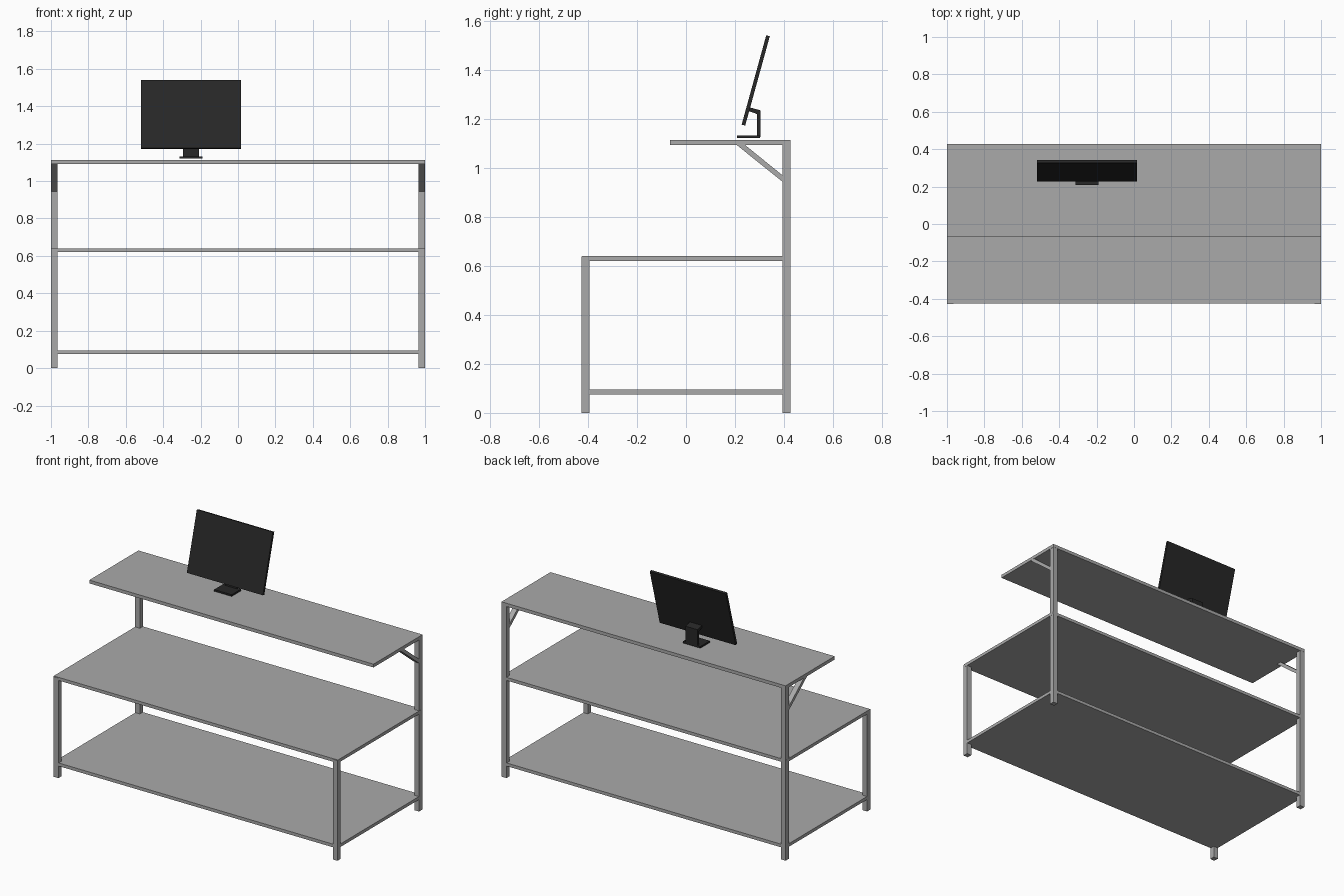
import bpy
import bmesh
import math
from mathutils import Vector

cube = bpy.data.objects.get("Cube")
if cube:
    bpy.data.objects.remove(cube, do_unlink=True)


def material(name, value):
    mat = bpy.data.materials.new(name)
    mat.use_nodes = True
    colour = (value, value, value, 1)
    mat.diffuse_color = colour
    mat.node_tree.nodes["Principled BSDF"].inputs["Base Color"].default_value = colour
    return mat


grey = material("painted grey", 0.4)
black = material("screen black", 0.02)


def extrude_profile(name, points, x0, x1, mat):
    """Extrude a side outline of (y, z) points from x0 to x1."""
    bm = bmesh.new()
    face = bm.faces.new([bm.verts.new((x0, y, z)) for y, z in points])
    extruded = bmesh.ops.extrude_face_region(bm, geom=[face])["geom"]
    verts = [v for v in extruded if isinstance(v, bmesh.types.BMVert)]
    bmesh.ops.translate(bm, verts=verts, vec=Vector((x1 - x0, 0, 0)))
    bmesh.ops.recalc_face_normals(bm, faces=bm.faces)
    mesh = bpy.data.meshes.new(name)
    bm.to_mesh(mesh)
    bm.free()
    mesh.materials.append(mat)
    obj = bpy.data.objects.new(name, mesh)
    bpy.context.collection.objects.link(obj)
    return obj


def box(name, x, y, z, mat):
    outline = [(y[0], z[0]), (y[1], z[0]), (y[1], z[1]), (y[0], z[1])]
    return extrude_profile(name, outline, x[0], x[1], mat)


# Shelves
box("bottom_shelf", (-0.998, 0.998), (-0.423, 0.423), (0.075, 0.095), grey)
box("desk_top", (-1, 1), (-0.424, 0.424), (0.62, 0.64), grey)
box("upper_shelf", (-1, 1), (-0.066, 0.427), (1.092, 1.113), grey)

# Legs and slanted shelf braces on both sides
for side, sign in (("left", 1), ("right", -1)):
    span = sorted((sign * 0.966, sign * 0.999))
    box(side + "_front_leg", span, (-0.427, -0.394), (0, 0.637), grey)
    box(side + "_back_leg", span, (0.393, 0.426), (0, 1.111), grey)
    brace = [(0.204, 1.095), (0.4, 0.938), (0.4, 0.964), (0.238, 1.095)]
    extrude_profile(side + "_brace", brace, span[0], span[1], grey)

# Monitor: screen leaning back about its lower edge
screen = box("screen", (-0.519, 0.016), (0, 0.015), (0, 0.378), black)
screen.location = (0, 0.227, 1.176)
screen.rotation_euler.x = -math.radians(15.4)

# Monitor stand: foot plate, upright and angled arm
box("stand_foot", (-0.313, -0.19), (0.208, 0.302), (1.121, 1.132), black)
neck = [(0.29, 1.125), (0.304, 1.125), (0.304, 1.234), (0.253, 1.248),
        (0.249, 1.233), (0.29, 1.219)]
extrude_profile("stand_neck", neck, -0.294, -0.209, black)
